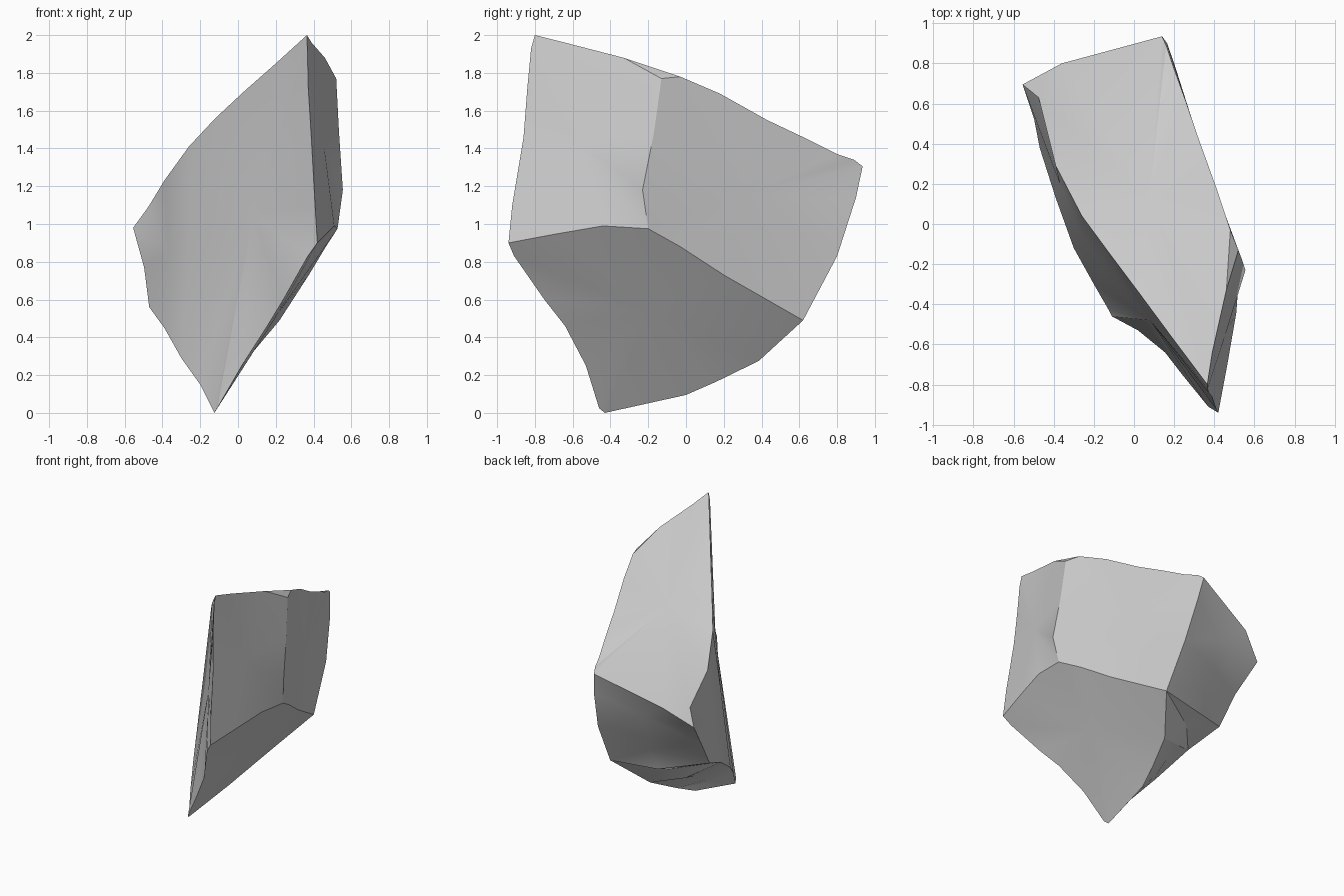
import bpy, bmesh
from mathutils import Vector

old = bpy.data.objects.get("Cube")
if old:
    bpy.data.objects.remove(old, do_unlink=True)

# Main corners of the rock
peak = (0.365, -0.80, 2.0)
shoulder_front = (0.52, -0.13, 1.77)
shoulder_back = (0.48, -0.03, 1.78)
crest = (0.46, -0.33, 1.88)
back_top = (0.14, 0.935, 1.305)
back_left = (-0.36, 0.80, 1.12)
left_tip = (-0.555, 0.695, 0.98)
notch = (-0.475, 0.63, 1.09)
nose = (0.42, -0.94, 0.90)
foot = (-0.125, -0.43, 0.0)
back_low = (0.22, 0.62, 0.49)
hub = (0.527, -0.20, 0.975)
top_bend = (-0.26, 0.04, 1.41)
low_bend = (-0.30, -0.12, 0.29)
mid_bend = (-0.26, -0.06, 0.90)

# Chipped ridges joining the corners
peak_crest = [peak, (0.39, -0.64, 1.96), crest]
shoulder_back_top = [shoulder_back, (0.41, 0.18, 1.69), (0.32, 0.43, 1.55),
                     (0.255, 0.62, 1.46), (0.19, 0.80, 1.37), (0.16, 0.89, 1.34), back_top]
notch_bend = [notch, (-0.39, 0.29, 1.23), top_bend]
bend_peak = [top_bend, (-0.12, -0.15, 1.56), (0.03, -0.35, 1.70), (0.20, -0.58, 1.85), peak]
peak_nose = [peak, (0.367, -0.82, 1.93), (0.372, -0.84, 1.72), (0.388, -0.86, 1.46),
             (0.408, -0.92, 1.10), nose]
nose_foot = [nose, (0.37, -0.91, 0.83), (0.24, -0.75, 0.60), (0.155, -0.64, 0.46),
             (0.02, -0.53, 0.25), (-0.11, -0.46, 0.025), foot]
foot_bend = [foot, (-0.20, -0.30, 0.15), low_bend]
bend_tip = [low_bend, (-0.39, 0.13, 0.45), (-0.47, 0.38, 0.56), (-0.497, 0.52, 0.77), left_tip]
bend_ridge = [low_bend, mid_bend, top_bend]
foot_back = [foot, (-0.08, 0.0, 0.095), (-0.035, 0.16, 0.165), (0.04, 0.385, 0.275), back_low]
back_edge = [back_low, (0.20, 0.80, 0.83), (0.165, 0.90, 1.14), back_top]
hub_back = [hub, (0.465, -0.03, 0.88), (0.375, 0.20, 0.73), back_low]
nose_hub = [nose, (0.465, -0.70, 0.945), (0.51, -0.44, 0.99), hub]
hub_shoulder = [hub, (0.555, -0.23, 1.18), (0.535, -0.17, 1.48), shoulder_front]


def rev(path):
    return path[::-1]


# Each facet is a closed run of ridges
facets = [
    [peak_crest, [crest, shoulder_back], shoulder_back_top, [back_top, back_left],
     [back_left, notch], notch_bend, bend_peak],
    [peak_crest, [crest, shoulder_front], rev(hub_shoulder), rev(nose_hub), rev(peak_nose)],
    [hub_shoulder, [shoulder_front, shoulder_back], shoulder_back_top, rev(back_edge), rev(hub_back)],
    [nose_hub, hub_back, rev(foot_back), rev(nose_foot)],
    [bend_tip, [left_tip, notch], notch_bend, rev(bend_ridge)],
]

# Rounded underside at the back, as bands climbing from the foot
rows = [
    [low_bend, (-0.18, 0.03, 0.215), foot_back[2]],
    [bend_tip[1], (-0.195, 0.285, 0.335), foot_back[3]],
    [bend_tip[2], (-0.135, 0.54, 0.485), back_low],
    [bend_tip[3], (-0.155, 0.69, 0.785), back_edge[1]],
]
facets.append([foot_bend, rows[0] + [], rev(foot_back[:3])])
for lower, upper in zip(rows, rows[1:]):
    facets.append([lower, [lower[-1], upper[-1]], rev(upper), [upper[0], lower[0]]])
facets.append([rows[-1], back_edge[1:], [back_top, back_left, left_tip], [left_tip, bend_tip[3]]])

bm = bmesh.new()
verts = {}


def vert(p):
    if p not in verts:
        verts[p] = bm.verts.new(p)
    return verts[p]


def fill(paths, centre=None):
    """Fan a facet around a point, by default the middle of its outline."""
    loop = [p for path in paths for p in path[:-1]]
    pairs = list(zip(loop, loop[1:] + loop[:1]))
    if centre is None:
        total, middle = 0.0, Vector()
        for a, b in pairs:
            a, b = Vector(a), Vector(b)
            length = (b - a).length
            middle += (a + b) / 2 * length
            total += length
        centre = middle / total
    hub_vert = bm.verts.new(centre)
    for a, b in pairs:
        bm.faces.new((vert(a), vert(b), hub_vert))


for facet in facets:
    fill(facet)
# Broad front face, swelling slightly outward
fill([bend_peak, peak_nose, nose_foot, foot_bend, bend_ridge], (0.08, -0.48, 1.05))
# Small chips on the shoulder and beside the left tip
for chip in ((crest, shoulder_front, shoulder_back), (back_left, left_tip, notch)):
    bm.faces.new([vert(p) for p in chip])
bmesh.ops.recalc_face_normals(bm, faces=bm.faces[:])

mesh = bpy.data.meshes.new("rock")
bm.to_mesh(mesh)
bm.free()
rock = bpy.data.objects.new("rock", mesh)
bpy.context.collection.objects.link(rock)

# Plain grey stone
stone = bpy.data.materials.new("grey stone")
stone.use_nodes = True
grey = (0.62, 0.62, 0.62, 1.0)
stone.diffuse_color = grey
stone.node_tree.nodes["Principled BSDF"].inputs["Base Color"].default_value = grey
mesh.materials.append(stone)

# Soft facets with crisp ridges
bpy.ops.object.select_all(action='DESELECT')
rock.select_set(True)
bpy.context.view_layer.objects.active = rock
bpy.ops.object.shade_smooth_by_angle(angle=0.5)
